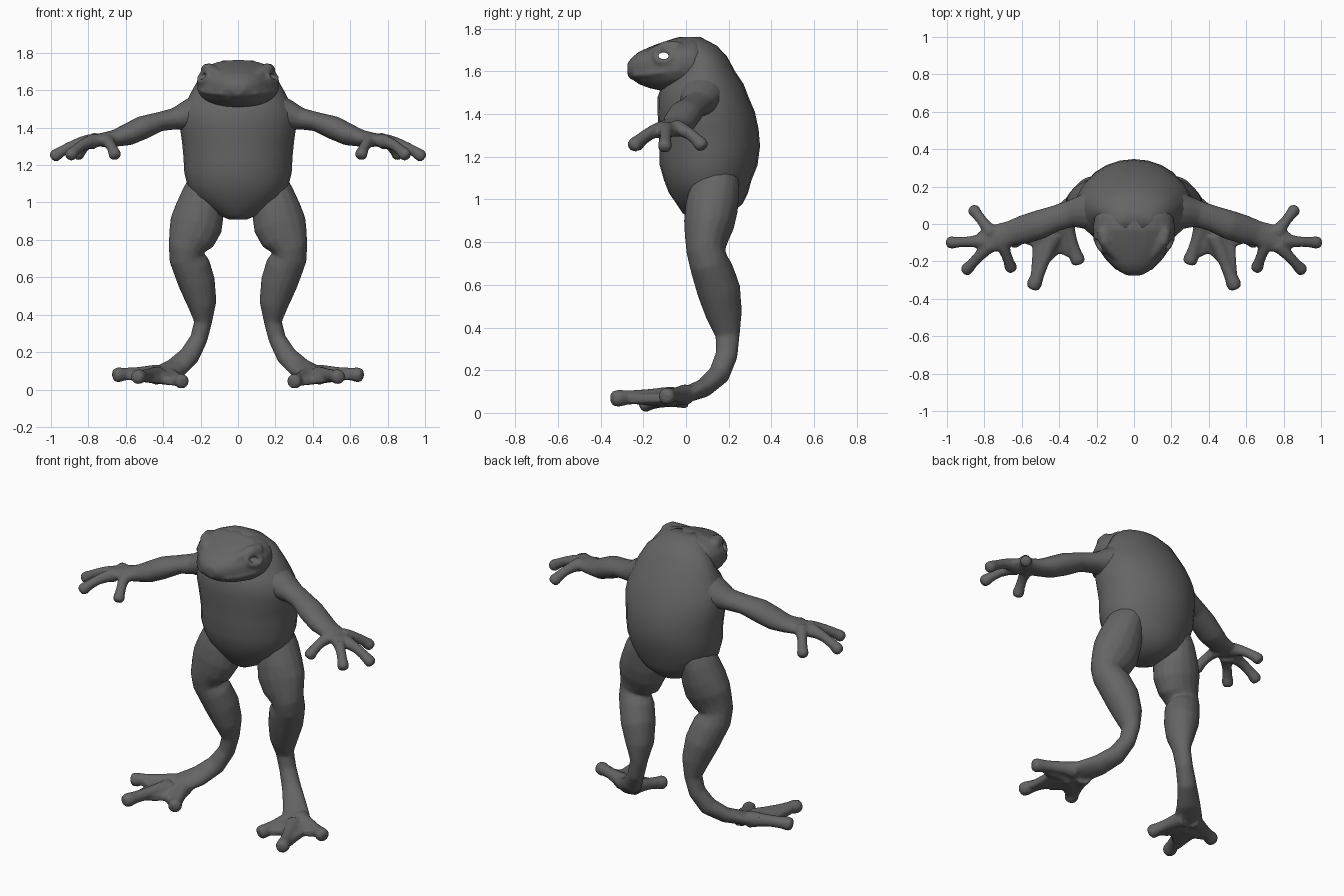
import bpy, bmesh, math
from mathutils import Vector

cube = bpy.data.objects.get("Cube")
if cube:
    bpy.data.objects.remove(cube, do_unlink=True)

grey = (0.13, 0.13, 0.13, 1)
skin = bpy.data.materials.new("dark_grey_skin")
skin.use_nodes = True
skin.diffuse_color = grey
skin.node_tree.nodes["Principled BSDF"].inputs["Base Color"].default_value = grey

X, Y, Z = Vector((1, 0, 0)), Vector((0, 1, 0)), Vector((0, 0, 1))


def finish(name, bm, fuse=True):
    """Make the object; fused solids melt into one soft skin."""
    bmesh.ops.recalc_face_normals(bm, faces=bm.faces)
    mesh = bpy.data.meshes.new(name)
    bm.to_mesh(mesh)
    bm.free()
    mesh.materials.append(skin)
    mesh.shade_smooth()
    obj = bpy.data.objects.new(name, mesh)
    bpy.context.collection.objects.link(obj)
    if fuse:
        remesh = obj.modifiers.new("fuse", 'REMESH')
        remesh.mode = 'VOXEL'
        remesh.voxel_size = 0.009
        remesh.use_smooth_shade = True
        smooth = obj.modifiers.new("soften", 'SMOOTH')
        smooth.factor = 0.5
        smooth.iterations = 5
        obj.modifiers.new("simplify", 'DECIMATE').ratio = 0.3
    return obj


def loft(rings, ref, sides=12, axis=None, mirror=1, bm=None, closed=False, power=1):
    """Rings (x, y, z, side radius, other radius) joined in order; power under 1 squares them."""
    bm = bm or bmesh.new()
    pts = [Vector(r[:3]) for r in rings]
    n = len(pts)
    loops = []
    for i, ring in enumerate(rings):
        if closed:
            tangent = pts[(i + 1) % n] - pts[i - 1]
        else:
            tangent = pts[min(i + 1, n - 1)] - pts[max(i - 1, 0)]
        tangent = (axis or tangent).normalized()
        side = (ref - tangent * ref.dot(tangent)).normalized()
        other = tangent.cross(side)
        loop = []
        for k in range(sides):
            a = math.tau * k / sides
            c, d = (math.copysign(abs(v) ** power, v) for v in (math.cos(a), math.sin(a)))
            p = pts[i] + side * c * ring[3] + other * d * ring[-1]
            loop.append(bm.verts.new((p.x * mirror, p.y, p.z)))
        loops.append(loop)
    pairs = list(zip(loops, loops[1:]))
    if closed:
        pairs.append((loops[-1], loops[0]))
    else:
        bm.faces.new(loops[0])
        bm.faces.new(loops[-1])
    for a, b in pairs:
        for k in range(sides):
            j = (k + 1) % sides
            bm.faces.new((a[k], a[j], b[j], b[k]))
    return bm


def digit(bm, start, tip, radius, arch, mirror):
    """A finger or toe with a thick root, an arched middle and a rounded pad."""
    a, b = Vector(start), Vector(tip)
    rings = []
    for t, r in ((0, 1.4), (0.25, 1.1), (0.5, 0.92), (0.75, 0.95), (0.88, 1.12), (0.96, 1), (1, 0.6)):
        p = a.lerp(b, t) + Z * arch * 4 * t * (1 - t)
        rings.append((*p, radius * r, radius * r))
    loft(rings, Vector((0.3, 0.4, 1)), 10, mirror=mirror, bm=bm)


# Torso: horizontal rings from the belly to the hunched shoulders
torso = [(.91, .08, .05, .06), (.935, .1, .11, .115), (.98, .11, .18, .155), (1.03, .105, .235, .185),
         (1.09, .102, .27, .205), (1.16, .106, .287, .229), (1.25, .112, .292, .235), (1.33, .105, .3, .235),
         (1.41, .095, .312, .228), (1.48, .08, .305, .213), (1.54, .08, .275, .19),
         (1.6, .085, .245, .145), (1.67, .075, .205, .117), (1.72, .055, .15, .09), (1.76, .02, .08, .05)]
finish("torso", loft([(0, y, z, rx, ry) for z, y, rx, ry in torso], X, 24, axis=Z), fuse=False)

# Head: boxy rings from the nape to the snout
head = [(.1, 1.63, .17, .1), (.04, 1.635, .21, .124), (-.03, 1.635, .222, .128), (-.08, 1.627, .213, .12),
        (-.12, 1.622, .192, .112), (-.17, 1.618, .16, .097), (-.22, 1.616, .12, .076),
        (-.25, 1.615, .085, .054), (-.275, 1.613, .04, .025)]
face = loft([(0, y, z, rx, rz) for y, z, rx, rz in head], X, 24, axis=Y, power=.87)

# Lips: a low ridge wrapping the snout
lip = [(.212, -.03, 1.61, .012), (.188, -.11, 1.597, .015), (.148, -.175, 1.588, .015),
       (.092, -.232, 1.585, .015)]
path = lip + [(0, -.258, 1.58, .016)] + [(-x, y, z, r) for x, y, z, r in reversed(lip)]
loft(path, Z, 8, bm=face)

eye = Vector((.183, -.105, 1.673))
for side, s in (("left", 1), ("right", -1)):
    # Eyelids, brow and nostril bump, melted into the head
    rim = []
    for k in range(12):
        a = math.tau * k / 12
        c, d = math.cos(a), math.sin(a)
        rim.append((eye.x - .014 * d + .02 * c, eye.y + .042 * c, eye.z + .03 * d, .014))
    loft(rim, X, 6, mirror=s, closed=True, bm=face)
    brow = [(.15, .02, 1.69, .02), (.165, -.045, 1.708, .036), (.155, -.09, 1.71, .036),
            (.12, -.14, 1.69, .03), (.075, -.2, 1.662, .02)]
    loft(brow, Z, 10, mirror=s, bm=face)

    # Arm and palm
    arm = [(.1, .08, 1.51, .14, .11), (.2, .075, 1.487, .12, .1), (.27, .065, 1.465, .094, .082),
           (.34, .055, 1.447, .072, .058), (.42, .03, 1.432, .07, .052), (.51, -.005, 1.4, .079, .064),
           (.59, -.03, 1.363, .078, .06), (.66, -.05, 1.343, .068, .046), (.72, -.07, 1.337, .073, .037),
           (.78, -.085, 1.33, .072, .031), (.83, -.095, 1.318, .045, .024)]
    bm = loft(arm, Y, 14, mirror=s)

    # Four drooping fingers
    for a, b in (((.79, -.09, 1.325), (.997, -.1, 1.235)), ((.77, -.11, 1.327), (.907, -.257, 1.24)),
                 ((.71, -.09, 1.335), (.653, -.247, 1.24)), ((.76, -.05, 1.335), (.865, .085, 1.24))):
        digit(bm, a, b, .031, .02, s)
    finish(side + "_arm_and_hand", bm)

    # Leg from hip to instep, folded in at the knee
    leg = [(.15, .14, 1.12, .1, .11), (.185, .135, 1.05, .11, .117), (.205, .12, .96, .132, .124),
           (.224, .107, .88, .142, .118), (.25, .095, .81, .127, .101), (.277, .093, .755, .097, .091),
           (.277, .105, .71, .093, .092), (.25, .125, .66, .102, .099), (.22, .155, .57, .099, .102),
           (.193, .178, .46, .079, .086), (.187, .195, .36, .048, .057), (.21, .19, .27, .047, .052),
           (.26, .155, .18, .056, .051), (.33, .085, .117, .068, .044), (.4, .0, .085, .082, .038),
           (.45, -.08, .07, .072, .028)]
    bm = loft(leg, X, 16, mirror=s)

    # Three toes
    for a, b in (((.37, .0, .07), (.293, -.215, .038)), ((.43, -.06, .075), (.545, -.35, .065)),
                 ((.43, .0, .085), (.667, -.1, .075))):
        digit(bm, a, b, .037, .006, s)

    # Webbing between the toes
    outline = [(.34, .04, .08), (.29, -.16, .04), (.33, -.185, .04), (.4, -.155, .05), (.47, -.22, .058),
               (.52, -.28, .063), (.55, -.26, .065), (.54, -.12, .07), (.62, -.09, .075), (.47, .01, .085)]
    top = [bm.verts.new((x * s, y, z + .018)) for x, y, z in outline]
    low = [bm.verts.new((x * s, y, z - .02)) for x, y, z in outline]
    hub = [bm.verts.new((.43 * s, -.06, z)) for z in (.11, .03)]
    for k in range(len(outline)):
        j = (k + 1) % len(outline)
        bm.faces.new((top[k], top[j], low[j], low[k]))
        bm.faces.new((hub[0], top[k], top[j]))
        bm.faces.new((hub[1], low[k], low[j]))
    finish(side + "_leg_and_foot", bm)

# Open eye sockets, cut from side to side
socket = [(x, eye.y, eye.z, .024, .016) for x in (-.3, .3)]
cutter = finish("eye_socket_cutter", loft(socket, Y, 10), fuse=False)
cutter.hide_render = True
cutter.hide_viewport = True
cut = finish("head", face).modifiers.new("eye_sockets", 'BOOLEAN')
cut.operation = 'DIFFERENCE'
cut.object = cutter
